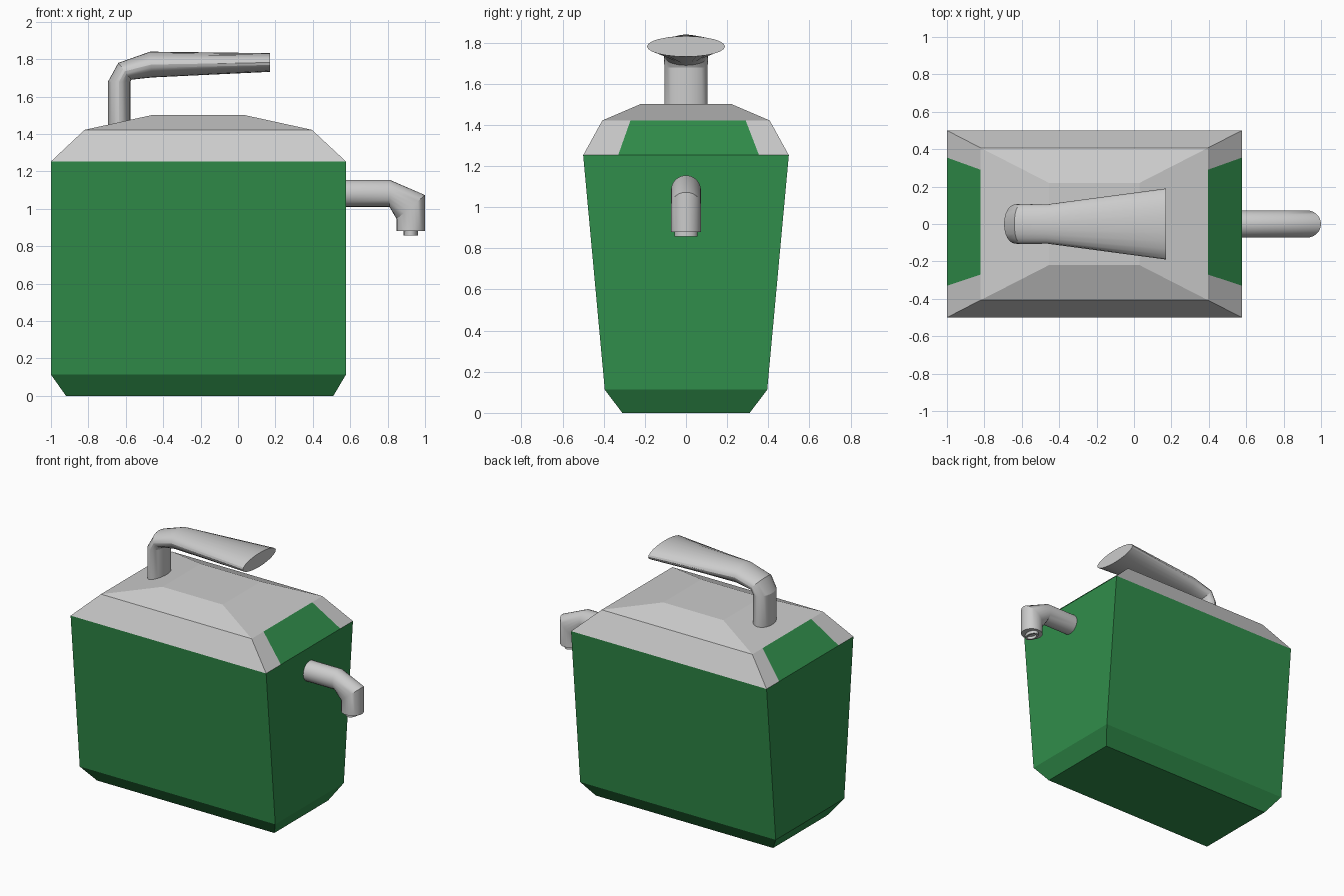
import bpy, bmesh, math
from mathutils import Vector

if "Cube" in bpy.data.objects:
    bpy.data.objects.remove(bpy.data.objects["Cube"])

green = bpy.data.materials.new("green_plastic")
green.diffuse_color = (0.03, 0.27, 0.07, 1)
grey = bpy.data.materials.new("grey_plastic")


def loft(name, rings, mats=(), cap_start=True, cap_end=True, green_sides=(), smooth=False):
    """Skin a list of equal-length point rings into one object."""
    bm = bmesh.new()
    loops = [[bm.verts.new(p) for p in r] for r in rings]
    n = len(loops[0])
    for a, b in zip(loops, loops[1:]):
        for i in range(n):
            j = (i + 1) % n
            f = bm.faces.new((a[i], a[j], b[j], b[i]))
            if i in green_sides:
                f.material_index = 1
    if cap_start:
        bm.faces.new(loops[0][::-1])
    if cap_end:
        bm.faces.new(loops[-1])
    bmesh.ops.recalc_face_normals(bm, faces=bm.faces)
    me = bpy.data.meshes.new(name)
    bm.to_mesh(me)
    bm.free()
    for m in mats:
        me.materials.append(m)
    ob = bpy.data.objects.new(name, me)
    bpy.context.collection.objects.link(ob)
    if smooth:
        bpy.ops.object.select_all(action='DESELECT')
        ob.select_set(True)
        bpy.context.view_layer.objects.active = ob
        bpy.ops.object.shade_smooth_by_angle(angle=math.radians(25))
    return ob


def rect(x0, x1, y, z):
    return [(x0, -y, z), (x1, -y, z), (x1, y, z), (x0, y, z)]


def split_rect(x0, x1, y, e0, e1, z):
    return [(x0, -y, z), (x1, -y, z), (x1, e0, z), (x1, e1, z),
            (x1, y, z), (x0, y, z), (x0, e1, z), (x0, e0, z)]


def oval(a, b, w, n=24):
    """Oval spanning side-profile points a and b (x, z), half-width w in y."""
    a, b = Vector((a[0], 0, a[1])), Vector((b[0], 0, b[1]))
    mid, half = (a + b) / 2, (a - b) / 2
    return [mid + half * math.cos(t) + Vector((0, w * math.sin(t), 0))
            for t in (2 * math.pi * i / n for i in range(n))]


# Tapered tank with chamfered foot
loft("tank", [rect(-0.92, 0.51, 0.31, 0), rect(-1, 0.577, 0.395, 0.113),
              rect(-1, 0.577, 0.5, 1.253)], [green], cap_end=False)

# Sloped shoulder with green end panels, then the low crown
loft("shoulder", [split_rect(-1, 0.577, 0.5, -0.33, 0.355, 1.253),
                  split_rect(-0.82, 0.395, 0.407, -0.27, 0.29, 1.422)],
     [grey, green], False, False, green_sides=(2, 6))
loft("crown", [rect(-0.82, 0.395, 0.407, 1.422), rect(-0.455, 0.03, 0.22, 1.502)],
     [grey], cap_start=False)

# Handle: oval post bending into a widening grip
loft("handle", [oval((-0.695, 1.42), (-0.575, 1.42), 0.105),
                oval((-0.695, 1.68), (-0.575, 1.68), 0.105),
                oval((-0.64, 1.78), (-0.57, 1.69), 0.108),
                oval((-0.47, 1.84), (-0.46, 1.702), 0.105),
                oval((0.172, 1.832), (0.172, 1.732), 0.19)], [grey], smooth=True)

# Spout: round pipe with an angled elbow
loft("spout", [oval((0.55, 1.155), (0.55, 1.01), 0.073),
               oval((0.81, 1.155), (0.81, 1.01), 0.073),
               oval((1.0, 1.073), (0.848, 0.945), 0.073),
               oval((1.0, 0.88), (0.848, 0.88), 0.073)], [grey], smooth=True)

# Nozzle lip with a shallow bore
loft("nozzle", [oval((0.962, 0.885), (0.886, 0.885), 0.055),
                oval((0.962, 0.858), (0.886, 0.858), 0.055),
                oval((0.95, 0.858), (0.898, 0.858), 0.041),
                oval((0.95, 0.878), (0.898, 0.878), 0.041)], [grey], smooth=True)
for m in (grey,):
    m.diffuse_color = (0.8, 0.8, 0.8, 1)

for m in bpy.data.materials:
    if m.users and not m.is_grease_pencil:
        m.use_nodes = True
        m.node_tree.nodes["Principled BSDF"].inputs["Base Color"].default_value = m.diffuse_color
